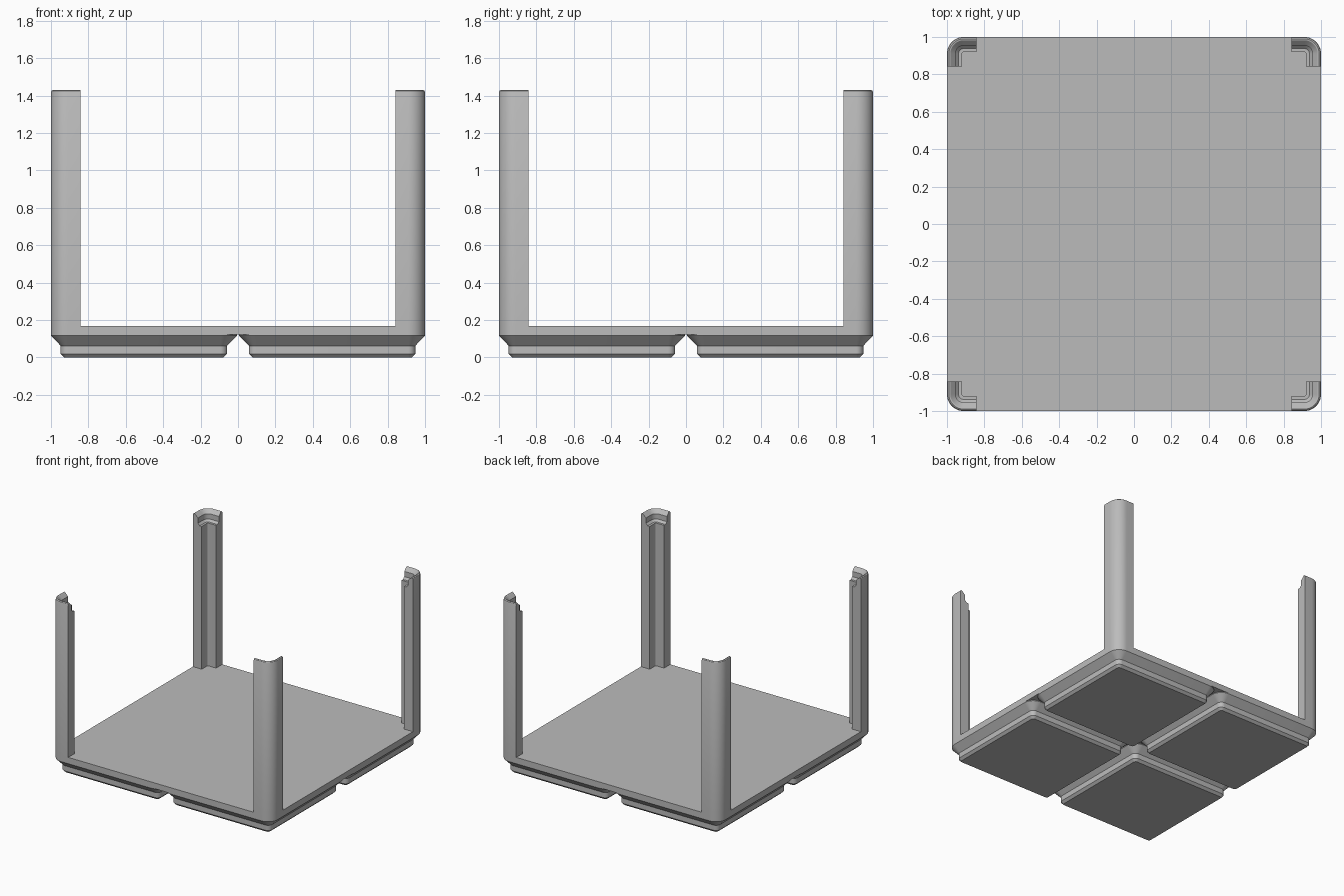
import bpy, bmesh, math

old = bpy.data.objects.get("Cube")
if old:
    bpy.data.objects.remove(old, do_unlink=True)

SEGMENTS = 10
CORNER = 0.09      # outer corner radius
FLOOR = 0.168      # top of the base plate
ARM = 0.843        # where each post arm stops

grey = bpy.data.materials.new("plain grey")
grey.use_nodes = True
grey.diffuse_color = (0.5, 0.5, 0.5, 1)
grey.node_tree.nodes["Principled BSDF"].inputs["Base Color"].default_value = (0.5, 0.5, 0.5, 1)


def arc(cx, cy, radius, start):
    """Quarter circle, counter-clockwise from the start angle."""
    steps = [start + math.pi / 2 * i / SEGMENTS for i in range(SEGMENTS + 1)]
    return [(cx + radius * math.cos(a), cy + radius * math.sin(a)) for a in steps]


def rounded_square(half, radius):
    c = half - radius
    corners = [(c, c), (-c, c), (-c, -c), (c, -c)]
    return [p for i, (x, y) in enumerate(corners) for p in arc(x, y, radius, i * math.pi / 2)]


def finish(bm, name, location=(0, 0, 0), turn=0):
    bmesh.ops.recalc_face_normals(bm, faces=bm.faces)
    mesh = bpy.data.meshes.new(name)
    bm.to_mesh(mesh)
    bm.free()
    mesh.materials.append(grey)
    obj = bpy.data.objects.new(name, mesh)
    bpy.context.collection.objects.link(obj)
    obj.location = location
    obj.rotation_euler.z = turn
    bpy.ops.object.select_all(action="DESELECT")
    obj.select_set(True)
    bpy.context.view_layer.objects.active = obj
    bpy.ops.object.shade_smooth_by_angle(angle=math.radians(25))
    return obj


def bridge(bm, first, second, closed):
    n = len(first)
    for i in range(n if closed else n - 1):
        j = (i + 1) % n
        bm.faces.new((first[i], first[j], second[j], second[i]))


def loft(name, layers, location=(0, 0, 0)):
    """Stack of rounded squares given as (half size, radius, height)."""
    bm = bmesh.new()
    rings = [[bm.verts.new((x, y, z)) for x, y in rounded_square(h, r)] for h, r, z in layers]
    for low, high in zip(rings, rings[1:]):
        bridge(bm, low, high, True)
    bm.faces.new(rings[0])
    bm.faces.new(rings[-1])
    return finish(bm, name, location)


def corner_post(name, turn):
    """Stepped wall profile (inset, height) swept round one corner."""
    profile = [(0, FLOOR), (0, 1.417), (0.003, 1.425), (0.01, 1.43), (0.018, 1.428),
               (0.0455, 1.401), (0.0455, 1.358), (0.062, 1.341), (0.08, 1.341), (0.08, FLOOR)]
    bm = bmesh.new()
    lines = []
    for inset, z in profile:
        c = 1 - CORNER
        path = [(1 - inset, ARM)] + arc(c, c, CORNER - inset, 0) + [(ARM, 1 - inset)]
        lines.append([bm.verts.new((x, y, z)) for x, y in path])
    for a, b in zip(lines, lines[1:] + lines[:1]):
        bridge(bm, a, b, False)
    bm.faces.new([line[0] for line in lines])
    bm.faces.new([line[-1] for line in lines])
    return finish(bm, name, turn=turn)


# Base plate
loft("base_plate", [(1, CORNER, 0.121), (1, CORNER, FLOOR)])

# Four stepped feet under the plate
foot_layers = [(0.426, 0.019, 0), (0.445, 0.038, 0.019), (0.445, 0.038, 0.062),
               (0.497, CORNER, 0.116), (0.497, CORNER, 0.121)]
for side, x in (("right", -0.503), ("left", 0.503)):
    for end, y in (("front", -0.503), ("back", 0.503)):
        loft(f"foot_{end}_{side}", foot_layers, (x, y, 0))

# Four corner posts with a stacking lip
for i, place in enumerate(("back_left", "back_right", "front_right", "front_left")):
    corner_post(f"post_{place}", i * math.pi / 2)
